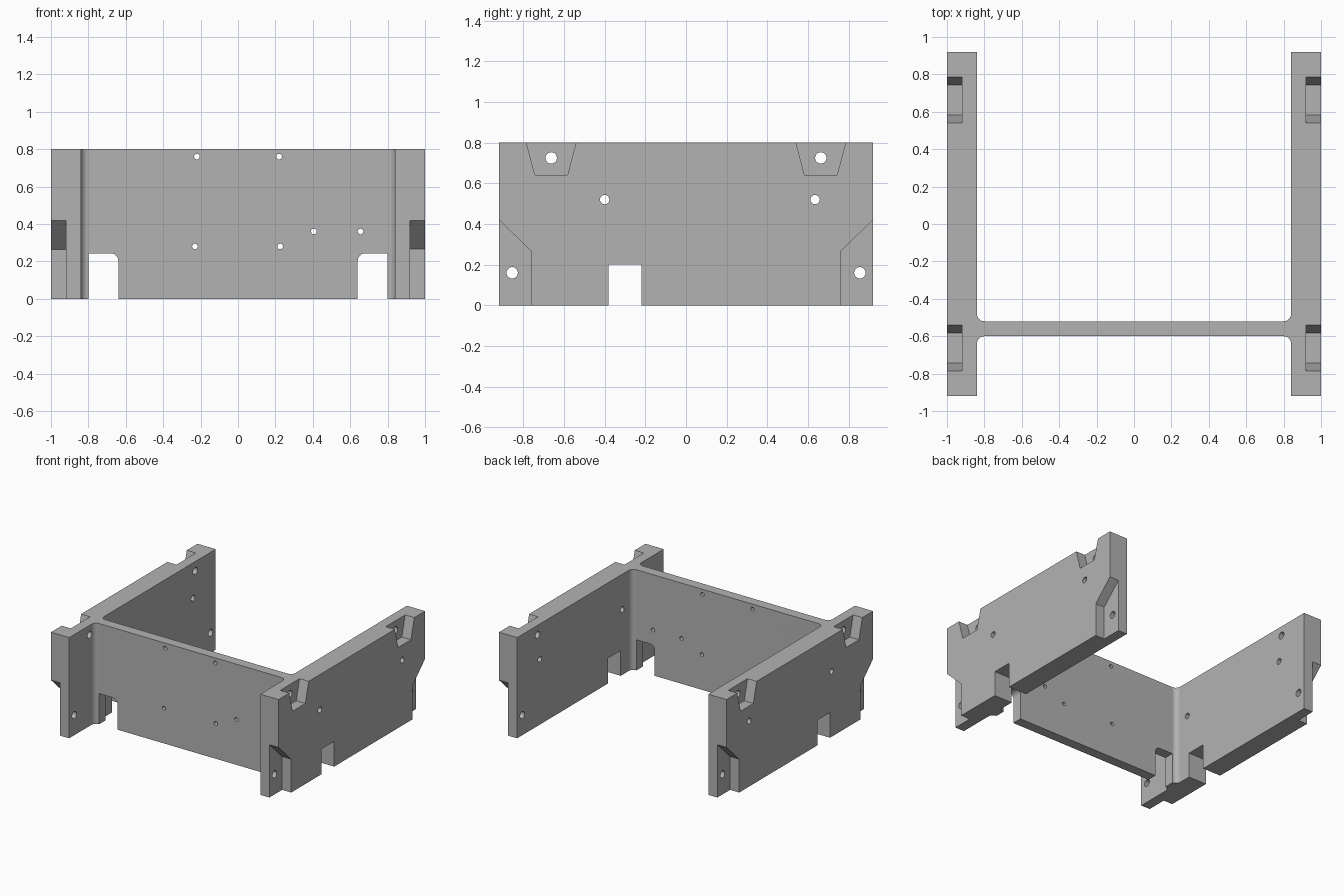
import bpy, bmesh, math
from mathutils import Vector

old = bpy.data.objects.get("Cube")
if old:
    bpy.data.objects.remove(old, do_unlink=True)

# One plain grey for the whole part
GREY = (0.45, 0.45, 0.45, 1)
mat = bpy.data.materials.new("plain_grey")
mat.use_nodes = True
mat.diffuse_color = GREY
mat.node_tree.nodes["Principled BSDF"].inputs["Base Color"].default_value = GREY

PLACE = {
    "x": lambda a, b, t: Vector((t, a, b)),
    "y": lambda a, b, t: Vector((a, t, b)),
    "z": lambda a, b, t: Vector((a, b, t)),
}


def add_prism(bm, outline, axis, lo, hi):
    """Extrude a 2D outline along an axis."""
    place = PLACE[axis]
    face = bm.faces.new([bm.verts.new(place(a, b, lo)) for a, b in outline])
    grown = bmesh.ops.extrude_face_region(bm, geom=[face])
    moved = [v for v in grown["geom"] if isinstance(v, bmesh.types.BMVert)]
    bmesh.ops.translate(bm, verts=moved, vec=place(0, 0, hi - lo))


def arc(cx, cy, r, start, end, steps):
    return [(cx + r * math.cos(t), cy + r * math.sin(t))
            for t in (math.radians(start + (end - start) * i / steps)
                      for i in range(steps + 1))]


def circle(cx, cy, r):
    return arc(cx, cy, r, 0, 360, 24)[:-1]


def mirror(points):
    return [(-a, b) for a, b in points]


def finish(name, bm):
    bmesh.ops.recalc_face_normals(bm, faces=bm.faces[:])
    mesh = bpy.data.meshes.new(name)
    bm.to_mesh(mesh)
    bm.free()
    mesh.materials.append(mat)
    obj = bpy.data.objects.new(name, mesh)
    bpy.context.collection.objects.link(obj)
    return obj


OUT, INNER, LEN, HIGH, R = 1.0, 0.84, 0.92, 0.8, 0.04
WEB_FRONT, WEB_BACK = -0.6, -0.52
FLAT = INNER - R

# Two side plates joined by a cross web with rounded inside corners
half = [(OUT, -LEN), (OUT, LEN), (INNER, LEN)]
half += arc(FLAT, WEB_BACK + R, R, 0, -90, 8)
other = arc(FLAT, WEB_FRONT - R, R, 90, 0, 8) + [(INNER, -LEN)]
outline = half + mirror(half)[::-1] + mirror(other)[::-1] + other
bm = bmesh.new()
add_prism(bm, outline, "z", 0, HIGH)
frame = finish("bracket_frame", bm)

# Pockets on the outer faces: top trapezoids and chamfered lower corners
pockets = bmesh.new()
corner = [(LEN + .1, -.1), (.76, -.1), (.76, .265), (LEN, .42), (LEN + .1, .517)]
for lo, hi in ((.92, 1.1), (-1.1, -.92)):
    for y in (-.663, .663):
        shape = [(y - .08, .64), (y + .08, .64), (y + .148, .9), (y - .148, .9)]
        add_prism(pockets, shape, "x", lo, hi)
    add_prism(pockets, corner, "x", lo, hi)
    add_prism(pockets, mirror(corner), "x", lo, hi)

# Cable slot and bolt holes through the side plates
side_cuts = bmesh.new()
add_prism(side_cuts, [(-.38, -.1), (-.22, -.1), (-.22, .2), (-.38, .2)], "x", -1.2, 1.2)
for y, z, r in ((-.663, .725, .028), (.663, .725, .028), (-.855, .16, .028),
                (.855, .16, .028), (-.4, .52, .023), (.635, .52, .023)):
    for lo, hi in ((.82, 1.2), (-1.2, -.82)):
        add_prism(side_cuts, circle(y, z, r), "x", lo, hi)

# Lower notches and small holes through the web
web_cuts = bmesh.new()
notch = [(FLAT, -.1), (FLAT, .243)] + arc(.68, .203, R, 90, 180, 8) + [(.64, -.1)]
for shape in (notch, mirror(notch)):
    add_prism(web_cuts, shape, "y", -.7, -.42)
for x, z in ((-.22, .76), (.22, .76), (-.23, .28), (.225, .28), (.405, .36), (.655, .36)):
    add_prism(web_cuts, circle(x, z, .015), "y", -.7, -.42)

# Cut everything out of the frame
bpy.context.view_layer.objects.active = frame
frame.select_set(True)
for name, cut in (("pocket_cutter", pockets), ("side_cutter", side_cuts),
                  ("web_cutter", web_cuts)):
    cutter = finish(name, cut)
    cutter.hide_render = True
    mod = frame.modifiers.new(name, "BOOLEAN")
    mod.operation = "DIFFERENCE"
    mod.solver = "EXACT"
    mod.object = cutter
    bpy.ops.object.modifier_apply(modifier=mod.name)
    bpy.data.objects.remove(cutter, do_unlink=True)

# Smooth fillets and bores, crisp plates
bpy.ops.object.shade_smooth_by_angle(angle=math.radians(30))
weighted = frame.modifiers.new("flat_plates", "WEIGHTED_NORMAL")
weighted.keep_sharp = True
